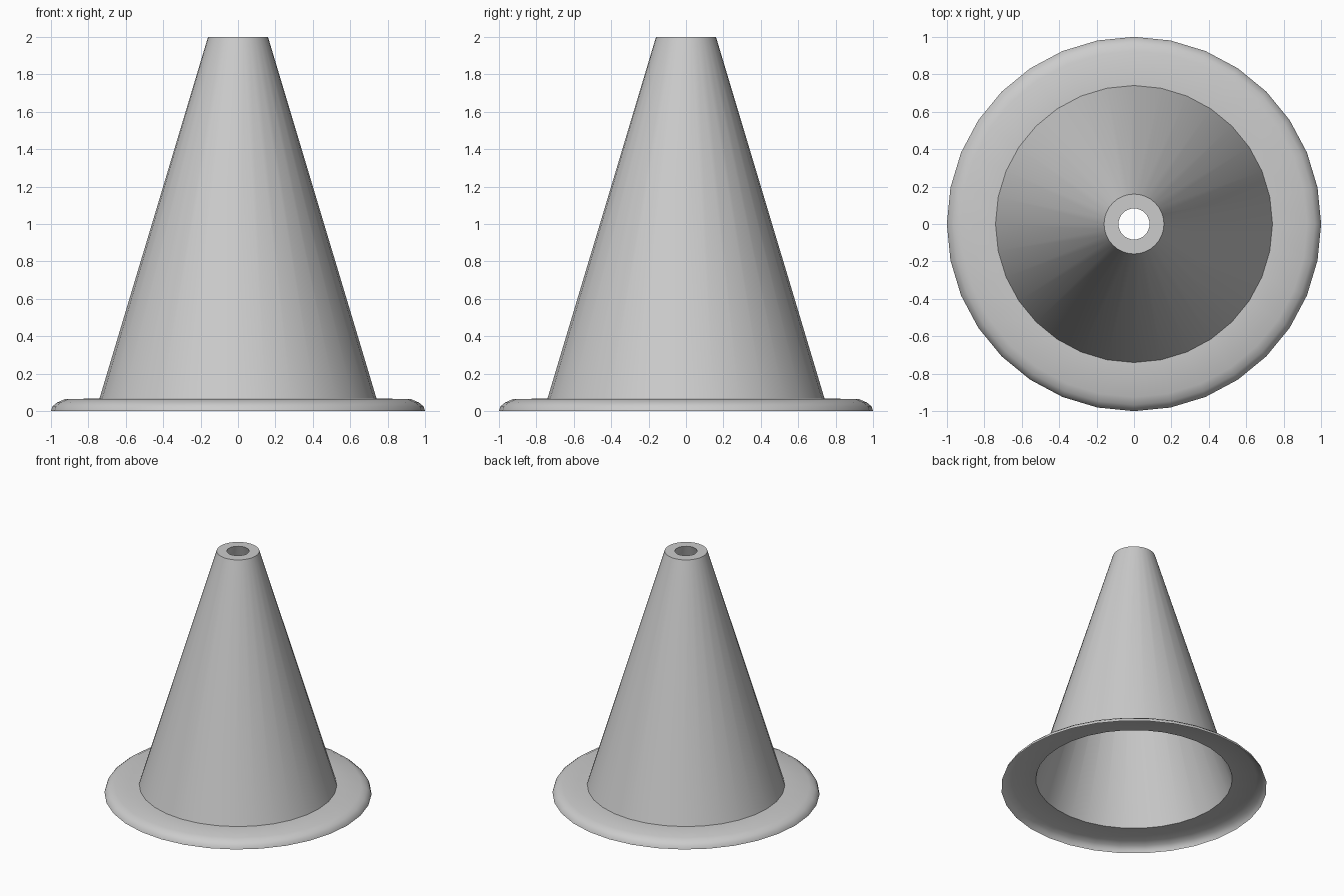
import bpy
import bmesh
from math import cos, sin, tau, radians

SIDES = 32

default_cube = bpy.data.objects.get("Cube")
if default_cube:
    bpy.data.objects.remove(default_cube, do_unlink=True)

# Single plain grey material
grey = bpy.data.materials.new("mid grey")
grey.use_nodes = True
colour = (0.6, 0.6, 0.6, 1.0)
grey.diffuse_color = colour
grey.node_tree.nodes["Principled BSDF"].inputs["Base Color"].default_value = colour


def lathe(name, profile):
    """Turn a (radius, height) profile, running counter-clockwise, about z."""
    bm = bmesh.new()
    rings = [[bm.verts.new((r * cos(tau * i / SIDES), r * sin(tau * i / SIDES), z))
              for i in range(SIDES)] for r, z in profile]
    for low, high in zip(rings, rings[1:]):
        for i in range(SIDES):
            j = (i + 1) % SIDES
            bm.faces.new((low[i], low[j], high[j], high[i]))
    mesh = bpy.data.meshes.new(name)
    bm.to_mesh(mesh)
    bm.free()
    mesh.materials.append(grey)
    obj = bpy.data.objects.new(name, mesh)
    bpy.context.collection.objects.link(obj)
    bpy.ops.object.select_all(action='DESELECT')
    obj.select_set(True)
    bpy.context.view_layer.objects.active = obj
    bpy.ops.object.shade_smooth_by_angle(angle=radians(50))


# Thin base brim, open underneath, with its outer lip curving down to the ground
lathe("base_brim", [(1, 0), (0.992, 0.025), (0.967, 0.046),
                    (0.925, 0.064), (0.74, 0.068)])

# Hollow cone: outer wall, top rim and inner wall
lathe("cone_body", [(0.74, 0.068), (0.16, 2), (0.083, 2), (0.74, 0.068)])
